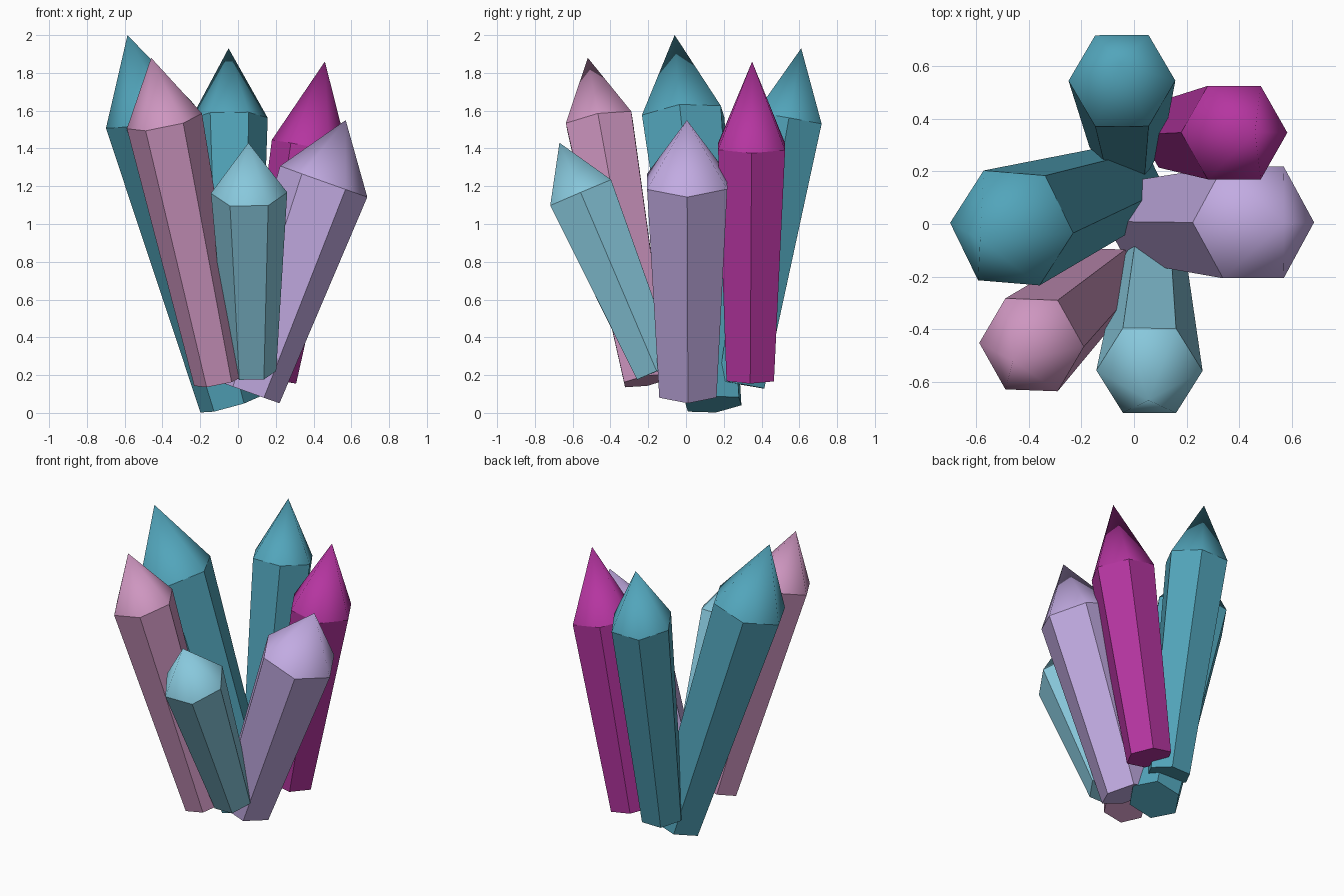
import bpy, bmesh, math
from mathutils import Vector

if "Cube" in bpy.data.objects:
    bpy.data.objects.remove(bpy.data.objects["Cube"])


def material(name, hex_code):
    srgb = [int(hex_code[i:i + 2], 16) / 255 for i in (0, 2, 4)]
    lin = [c / 12.92 if c < 0.04 else ((c + 0.055) / 1.055) ** 2.4 for c in srgb]
    m = bpy.data.materials.new(name)
    m.diffuse_color = (*lin, 1)
    m.use_nodes = True
    m.node_tree.nodes["Principled BSDF"].inputs["Base Color"].default_value = m.diffuse_color
    return m


teal = material("teal", "52A5BB")
light_blue = material("light_blue", "88C8DC")
magenta = material("magenta", "B535A0")
lavender = material("lavender", "C2ABE2")
pink = material("pink", "CE96C0")


def crystal(name, base, tip, shoulder_z, r_base, r_shoulder, mat, twist=0):
    """Tapered hexagonal shaft with a smooth-shaded six-sided point."""
    base, tip = Vector(base), Vector(tip)
    axis = (tip - base).normalized()
    shoulder = base.lerp(tip, (shoulder_z - base.z) / (tip.z - base.z))
    u = Vector((1, 0, 0))
    u = (u - axis * u.dot(axis)).normalized()
    v = axis.cross(u)
    bm = bmesh.new()

    def ring(center, r):
        angles = [math.radians(60 * i + twist) for i in range(6)]
        return [bm.verts.new(center + r * (u * math.cos(a) + v * math.sin(a))) for a in angles]

    low, high = ring(base, r_base), ring(shoulder, r_shoulder)
    apex = bm.verts.new(tip)
    bm.faces.new(low[::-1])
    for i in range(6):
        j = (i + 1) % 6
        bm.faces.new((low[i], low[j], high[j], high[i]))
        bm.faces.new((high[i], high[j], apex)).smooth = True
    # only the edges running up to the point are soft
    for e in bm.edges:
        e.smooth = apex in e.verts
    mesh = bpy.data.meshes.new(name)
    bm.to_mesh(mesh)
    bm.free()
    mesh.materials.append(mat)
    obj = bpy.data.objects.new(name, mesh)
    bpy.context.collection.objects.link(obj)


# the cluster, fanning out from a common root
crystal("left_crystal", (-0.04, 0.145, 0.045), (-0.585, -0.06, 2.0), 1.57, 0.165, 0.243, teal, -3)
crystal("back_crystal", (-0.03, 0.295, 0.15), (-0.05, 0.61, 1.93), 1.56, 0.14, 0.203, teal)
crystal("back_right_crystal", (0.165, 0.34, 0.18), (0.46, 0.35, 1.86), 1.41, 0.145, 0.205, magenta)
crystal("right_crystal", (0.055, 0.01, 0.11), (0.57, 0.005, 1.55), 1.225, 0.175, 0.245, lavender)
crystal("front_crystal", (0.072, -0.155, 0.22), (0.055, -0.67, 1.43), 1.165, 0.13, 0.202, light_blue)
crystal("front_left_crystal", (-0.1, -0.21, 0.17), (-0.46, -0.52, 1.88), 1.545, 0.135, 0.203, pink)
